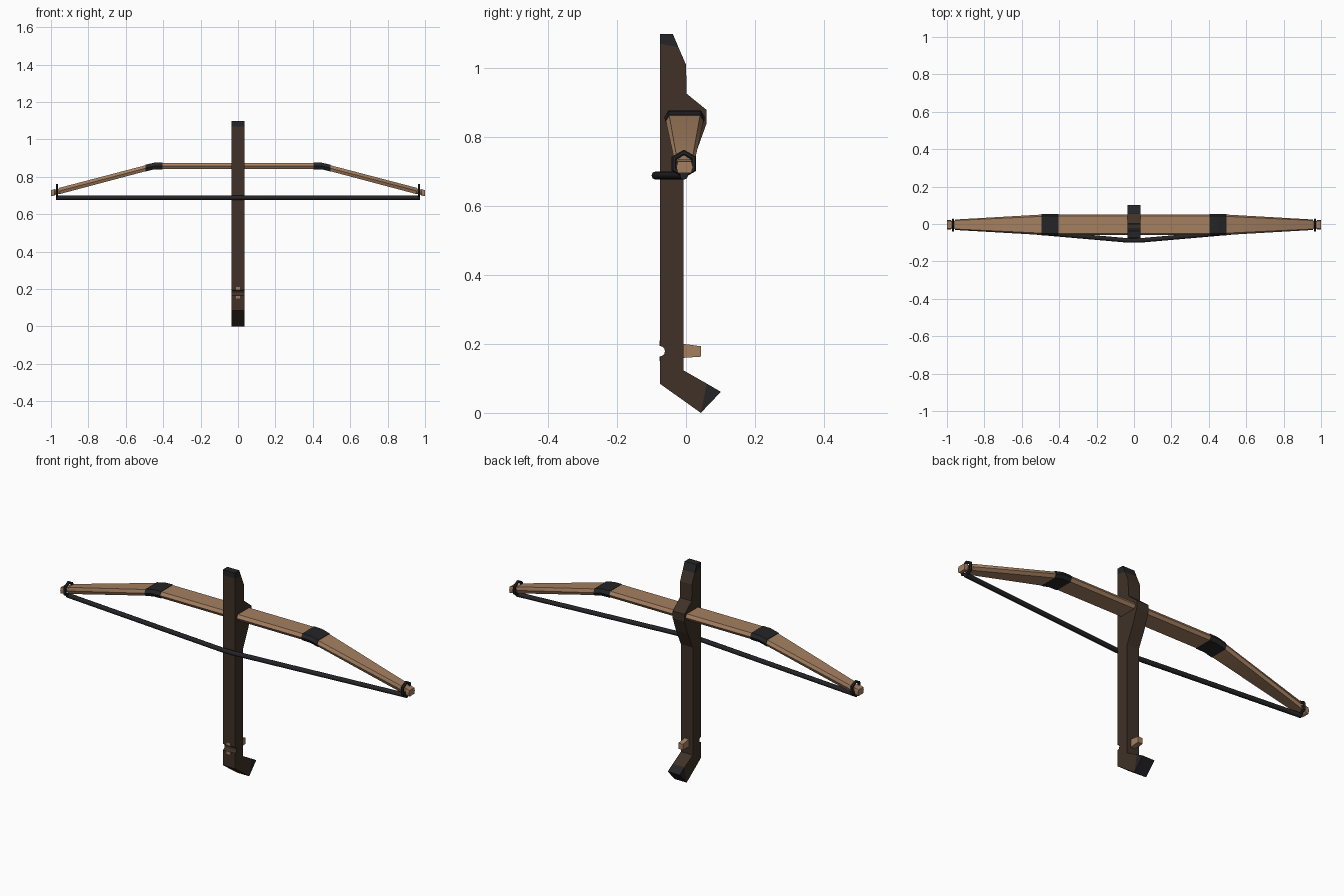
import bpy, bmesh, math
from mathutils import Vector

if "Cube" in bpy.data.objects:
    bpy.data.objects.remove(bpy.data.objects["Cube"])


def material(name, rgb):
    m = bpy.data.materials.new(name)
    m.diffuse_color = (*rgb, 1)
    m.use_nodes = True
    m.node_tree.nodes["Principled BSDF"].inputs["Base Color"].default_value = m.diffuse_color
    return m


DARK = material("dark walnut", (0.050, 0.031, 0.021))
LIGHT = material("light wood", (0.375, 0.215, 0.118))
BLACK = material("black iron", (0.018, 0.018, 0.020))


def finish(name, bm, mat, smooth=None):
    bmesh.ops.recalc_face_normals(bm, faces=bm.faces)
    me = bpy.data.meshes.new(name)
    bm.to_mesh(me)
    bm.free()
    ob = bpy.data.objects.new(name, me)
    bpy.context.collection.objects.link(ob)
    me.materials.append(mat)
    if smooth:
        bpy.ops.object.select_all(action='DESELECT')
        ob.select_set(True)
        bpy.context.view_layer.objects.active = ob
        bpy.ops.object.shade_smooth_by_angle(angle=math.radians(smooth))
    return ob


def prism(name, profile, half, mat):
    """Side profile (y, z) extruded across x."""
    bm = bmesh.new()
    face = bm.faces.new([bm.verts.new((-half, y, z)) for y, z in profile])
    ext = bmesh.ops.extrude_face_region(bm, geom=[face])
    verts = [v for v in ext["geom"] if isinstance(v, bmesh.types.BMVert)]
    bmesh.ops.translate(bm, verts=verts, vec=(2 * half, 0, 0))
    return finish(name, bm, mat)


def loft(name, rings, mat, smooth=None):
    bm = bmesh.new()
    loops = [[bm.verts.new(p) for p in r] for r in rings]
    n = len(loops[0])
    for a, b in zip(loops, loops[1:]):
        for i in range(n):
            j = (i + 1) % n
            bm.faces.new((a[i], a[j], b[j], b[i]))
    bm.faces.new(loops[0])
    bm.faces.new(loops[-1])
    return finish(name, bm, mat, smooth)


# Stock with the string notch cut into its front
W = 0.034
notch = [(-0.075 + 0.014 * math.sin(a), 0.179 - 0.015 * math.cos(a))
         for a in [math.pi * i / 6 for i in range(7)]]
prism("stock", [(-0.075, 0.084)] + notch +
      [(-0.075, 1.07), (-0.022, 1.06), (0.0, 1.009), (0.002, 0.925),
       (0.060, 0.878), (0.060, 0.84), (0.033, 0.765), (-0.007, 0.68),
       (-0.007, 0.123), (0.060, 0.085), (0.043, 0.0)], W, DARK)
prism("nose_cap", [(-0.075, 1.07), (-0.075, 1.098), (-0.038, 1.098),
                   (-0.022, 1.06)], W, BLACK)
prism("butt_cap", [(0.060, 0.085), (0.101, 0.061), (0.043, 0.0)], W, BLACK)

# Trigger and the string catch around the notch
prism("trigger", [(-0.03, 0.200), (0.0, 0.199), (0.044, 0.193),
                  (0.044, 0.163), (-0.03, 0.158)], 0.013, LIGHT)
for i, (z0, z1) in enumerate(((0.150, 0.164), (0.194, 0.210))):
    prism("catch_%d" % i, [(-0.077, z0), (-0.077, z1), (-0.065, z1),
                           (-0.065, z0)], 0.011, LIGHT)


# Bow limbs: flattened six-sided section along a bent path
def section(x, z, w, t, y=-0.004):
    pts = [(w, 0), (0.82 * w, t), (-0.82 * w, t),
           (-w, 0), (-0.82 * w, -t), (0.82 * w, -t)]
    return [(x, y + a, z + b) for a, b in pts]


T = 0.016
loft("bow_centre", [section(-0.41, 0.858, 0.056, T),
                    section(0.41, 0.858, 0.056, T)], LIGHT, 50)
for side, s in (("right", 1), ("left", -1)):
    loft("limb_band_" + side,
         [section(s * 0.405, 0.858, 0.058, T + 0.002),
          section(s * 0.450, 0.857, 0.058, T + 0.002),
          section(s * 0.495, 0.846, 0.057, T + 0.002)], BLACK)
    # outer limb with a string groove near the tip
    loft("outer_limb_" + side,
         [section(s * 0.485, 0.848, 0.055, T),
          section(s * 0.955, 0.724, 0.028, T + 0.001),
          section(s * 0.962, 0.722, 0.019, 0.013),
          section(s * 0.975, 0.719, 0.019, 0.013),
          section(s * 0.980, 0.717, 0.025, T + 0.001),
          section(s * 1.000, 0.712, 0.024, T)], LIGHT, 50)
    # string loop round the tip
    bm = bmesh.new()
    rings = []
    for i in range(6):
        a = math.radians(90 + 60 * i)
        c = Vector((s * 0.968, -0.006, 0.722))
        d = Vector((0, math.cos(a), math.sin(a)))
        rings.append([bm.verts.new(c + d * (0.033 + 0.008 * math.cos(b))
                                   + Vector((0.007 * math.sin(b), 0, 0)))
                      for b in [math.pi * k / 3 for k in range(6)]])
    for i in range(6):
        p, q = rings[i], rings[(i + 1) % 6]
        for k in range(6):
            m = (k + 1) % 6
            bm.faces.new((p[k], p[m], q[m], q[k]))
    finish("string_loop_" + side, bm, BLACK)

# Bow string, bent where it passes the front of the stock
R = 0.012
loft("bow_string",
     [[(x, y + R * math.cos(a), 0.688 + R * math.sin(a))
       for a in [math.pi * k / 4 for k in range(8)]]
      for x, y in ((-0.974, -0.006), (-0.03, -0.088), (0.03, -0.088),
                   (0.974, -0.006))], BLACK, 50)
